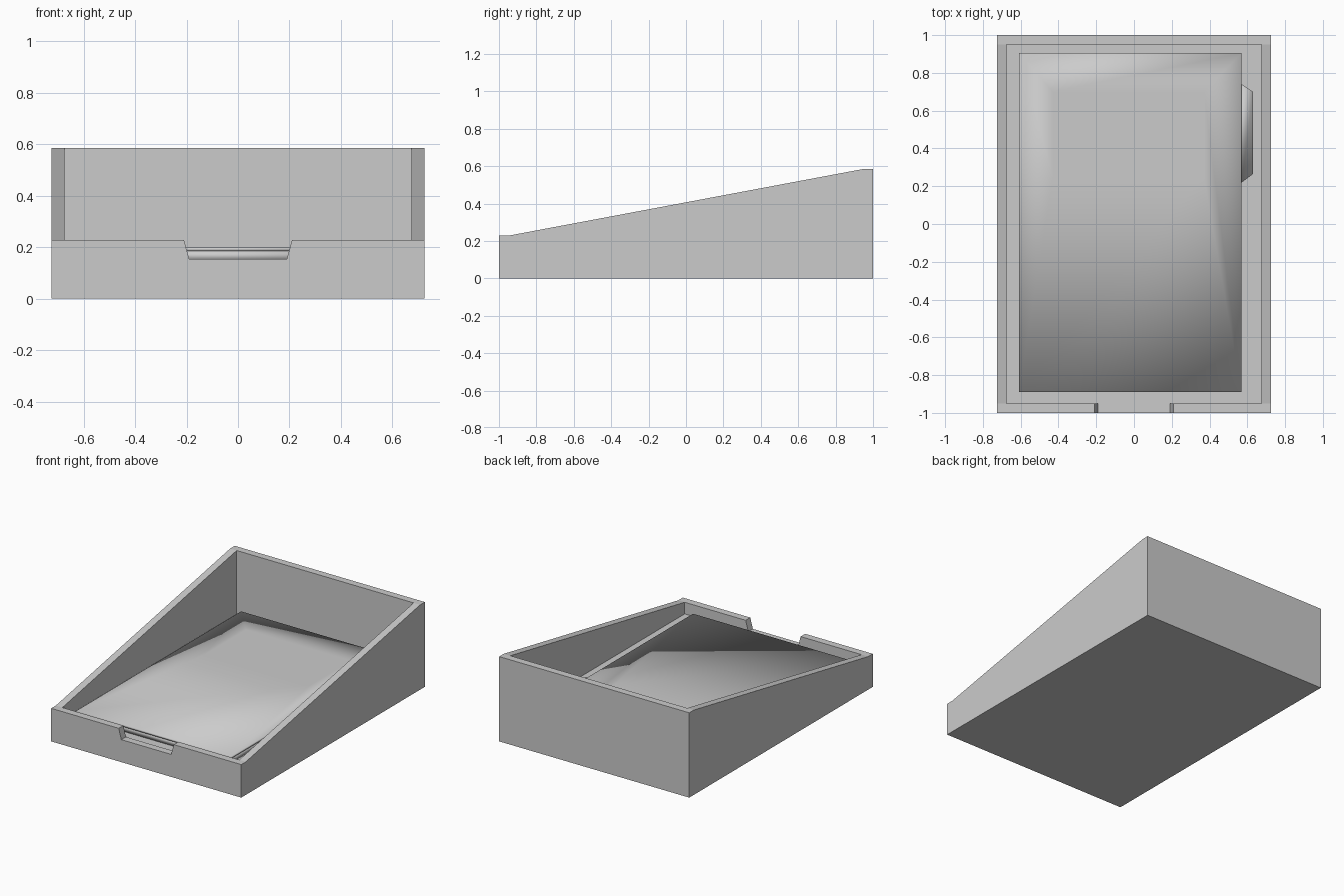
import bpy, bmesh

if "Cube" in bpy.data.objects:
    bpy.data.objects.remove(bpy.data.objects["Cube"])

W, T = 0.725, 0.05          # half width and wall thickness
FLOOR = 0.148


def make_object(name, bm, smooth=False):
    bmesh.ops.recalc_face_normals(bm, faces=bm.faces[:])
    mesh = bpy.data.meshes.new(name)
    bm.to_mesh(mesh)
    bm.free()
    for p in mesh.polygons:
        p.use_smooth = smooth
    ob = bpy.data.objects.new(name, mesh)
    bpy.context.collection.objects.link(ob)
    return ob


def prism(name, pts, offset, smooth=False):
    """Extrude a planar polygon along an offset vector."""
    bm = bmesh.new()
    f = bm.faces.new([bm.verts.new(p) for p in pts])
    r = bmesh.ops.extrude_face_region(bm, geom=[f])
    bmesh.ops.translate(bm, vec=offset,
                        verts=[v for v in r["geom"] if isinstance(v, bmesh.types.BMVert)])
    return make_object(name, bm, smooth)


# wedge-shaped case, extruded from its side profile
profile = [(-1, 0), (1, 0), (1, 0.585), (0.95, 0.585), (-0.95, 0.228), (-1, 0.228)]
case = prism("case", [(-W, y, z) for y, z in profile], (2 * W, 0, 0))

# cutters for the inner well and the finger notch in the front wall
x, y = W - T, 1 - T
well = prism("well_cutter", [(-x, -y, FLOOR), (x, -y, FLOOR), (x, y, FLOOR), (-x, y, FLOOR)],
             (0, 0, 1))
notch = prism("notch_cutter", [(-0.19, -1.1, 0.155), (0.19, -1.1, 0.155),
                               (0.22, -1.1, 0.265), (-0.22, -1.1, 0.265)], (0, 0.18, 0))
for cutter in (well, notch):
    mod = case.modifiers.new(cutter.name, "BOOLEAN")
    mod.operation = "DIFFERENCE"
    mod.solver = "EXACT"
    mod.object = cutter

# apply the cuts and drop the cutters
bpy.context.view_layer.update()
cut = bpy.data.meshes.new_from_object(
    case.evaluated_get(bpy.context.evaluated_depsgraph_get()))
case.modifiers.clear()
case.data = cut
for cutter in (well, notch):
    bpy.data.objects.remove(cutter)

# flat filling slab: side rings, then an inner panel ring on the top
def rect(x0, x1, y0, y1, z):
    return [(x0, y0, z), (x1, y0, z), (x1, y1, z), (x0, y1, z)]


def stack(name, levels):
    bm = bmesh.new()
    rings = [[bm.verts.new(c) for c in rect(*lv)] for lv in levels]
    for low, high in zip(rings, rings[1:]):
        for i in range(4):
            j = (i + 1) % 4
            bm.faces.new((low[i], low[j], high[j], high[i]))
    bm.faces.new(rings[0])
    bm.faces.new(rings[-1])
    return make_object(name, bm, smooth=True)


stack("filling_top", [(-0.61, 0.57, -0.89, 0.905, 0.185), (-0.61, 0.57, -0.89, 0.905, 0.20),
                      (-0.43, 0.37, 0.25, 0.70, 0.20)])
stack("filling_base", [(-0.60, 0.56, -0.88, 0.895, FLOOR), (-0.60, 0.56, -0.88, 0.895, 0.185)])

# tapered tab on the right side of the filling
prism("side_tab", [(0.55, 0.22, 0.16), (0.57, 0.22, 0.16), (0.63, 0.265, 0.16),
                   (0.63, 0.70, 0.16), (0.57, 0.74, 0.16), (0.55, 0.74, 0.16)],
      (0, 0, 0.025), smooth=True)
